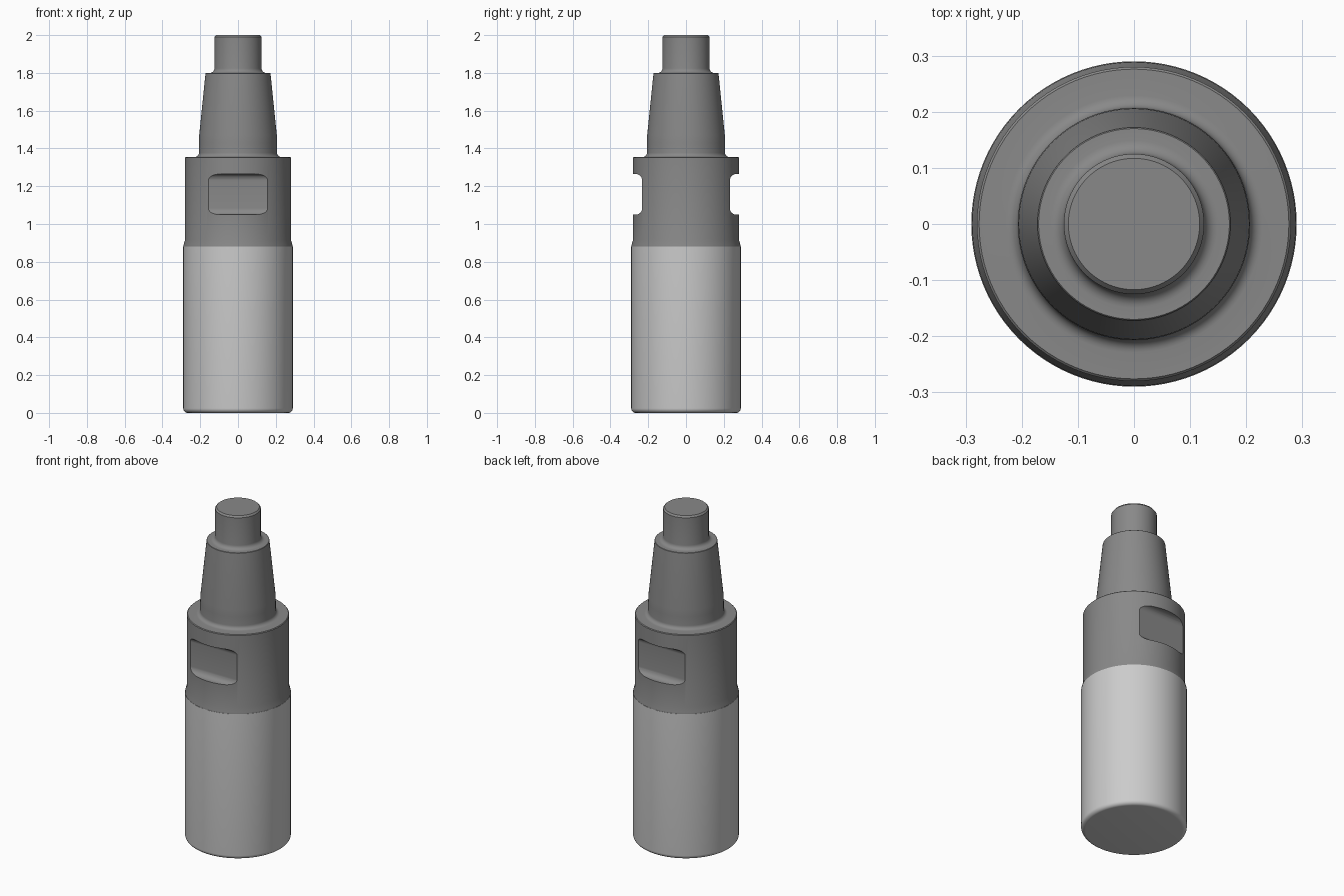
import bpy, bmesh, math
from mathutils import Vector, Matrix

if "Cube" in bpy.data.objects:
    bpy.data.objects.remove(bpy.data.objects["Cube"])


def material(name, g):
    m = bpy.data.materials.new(name)
    m.diffuse_color = (g, g, g, 1)
    m.use_nodes = True
    m.node_tree.nodes["Principled BSDF"].inputs["Base Color"].default_value = m.diffuse_color
    return m


def arc(cx, cz, r, a0, a1, n=6):
    """Points (radius, z) along a fillet arc, angles in degrees."""
    return [(cx + r * math.cos(math.radians(a0 + (a1 - a0) * i / n)),
             cz + r * math.sin(math.radians(a0 + (a1 - a0) * i / n))) for i in range(n + 1)]


def add_object(name, bm):
    bmesh.ops.recalc_face_normals(bm, faces=bm.faces)
    me = bpy.data.meshes.new(name)
    bm.to_mesh(me)
    bm.free()
    ob = bpy.data.objects.new(name, me)
    bpy.context.collection.objects.link(ob)
    return ob


def lathe(name, profile, mat, steps=96):
    bm = bmesh.new()
    vs = [bm.verts.new((r, 0, z)) for r, z in profile]
    es = [bm.edges.new(p) for p in zip(vs, vs[1:])]
    bmesh.ops.spin(bm, geom=vs + es, cent=(0, 0, 0), axis=(0, 0, 1),
                   angle=math.tau, steps=steps)
    bmesh.ops.remove_doubles(bm, verts=bm.verts, dist=1e-5)
    ob = add_object(name, bm)
    ob.data.materials.append(mat)
    return ob


def activate(ob):
    bpy.ops.object.select_all(action='DESELECT')
    ob.select_set(True)
    bpy.context.view_layer.objects.active = ob


light, dark = material("light_grey", 0.62), material("dark_grey", 0.25)

# Lower sleeve with rounded bottom rim
sleeve = lathe("lower_sleeve",
               [(0, 0)] + arc(0.266, 0.024, 0.024, -90, 0) + [(0.29, 0.88), (0, 0.88)], light)

# Collar, tapered neck and end stem, with fillets at each step
body = lathe("tapered_body",
             [(0, 0.88), (0.289, 0.88), (0.288, 0.89), (0.28, 0.918),
              (0.28, 1.351), (0.276, 1.355)]
             + arc(0.229, 1.377, 0.022, 270, 180)
             + [(0.207, 1.43), (0.2055, 1.47), (0.172, 1.798), (0.17, 1.8)]
             + arc(0.149, 1.824, 0.024, 270, 180)
             + [(0.125, 1.99), (0.117, 2.0), (0, 2.0)], dark)

# Wrench flats on the front and back of the collar
for side in (-1, 1):
    bm = bmesh.new()
    bmesh.ops.create_cube(bm, size=1, matrix=Matrix.Translation((0, side * 0.332, 1.157))
                          @ Matrix.Diagonal((0.8, 0.2, 0.216, 1)))
    along_x = [e for e in bm.edges if abs((e.verts[0].co - e.verts[1].co).x) > 0.5]
    bmesh.ops.bevel(bm, geom=along_x, offset=0.035, segments=8, profile=0.5, affect='EDGES')
    cutter = add_object("flat_cutter", bm)
    cutter.hide_render = True
    mod = body.modifiers.new("wrench_flat", 'BOOLEAN')
    mod.operation, mod.solver, mod.object = 'DIFFERENCE', 'EXACT', cutter
    activate(body)
    bpy.ops.object.modifier_apply(modifier=mod.name)
    bpy.data.objects.remove(cutter)

for ob in (sleeve, body):
    activate(ob)
    bpy.ops.object.shade_smooth_by_angle(angle=math.radians(30))
